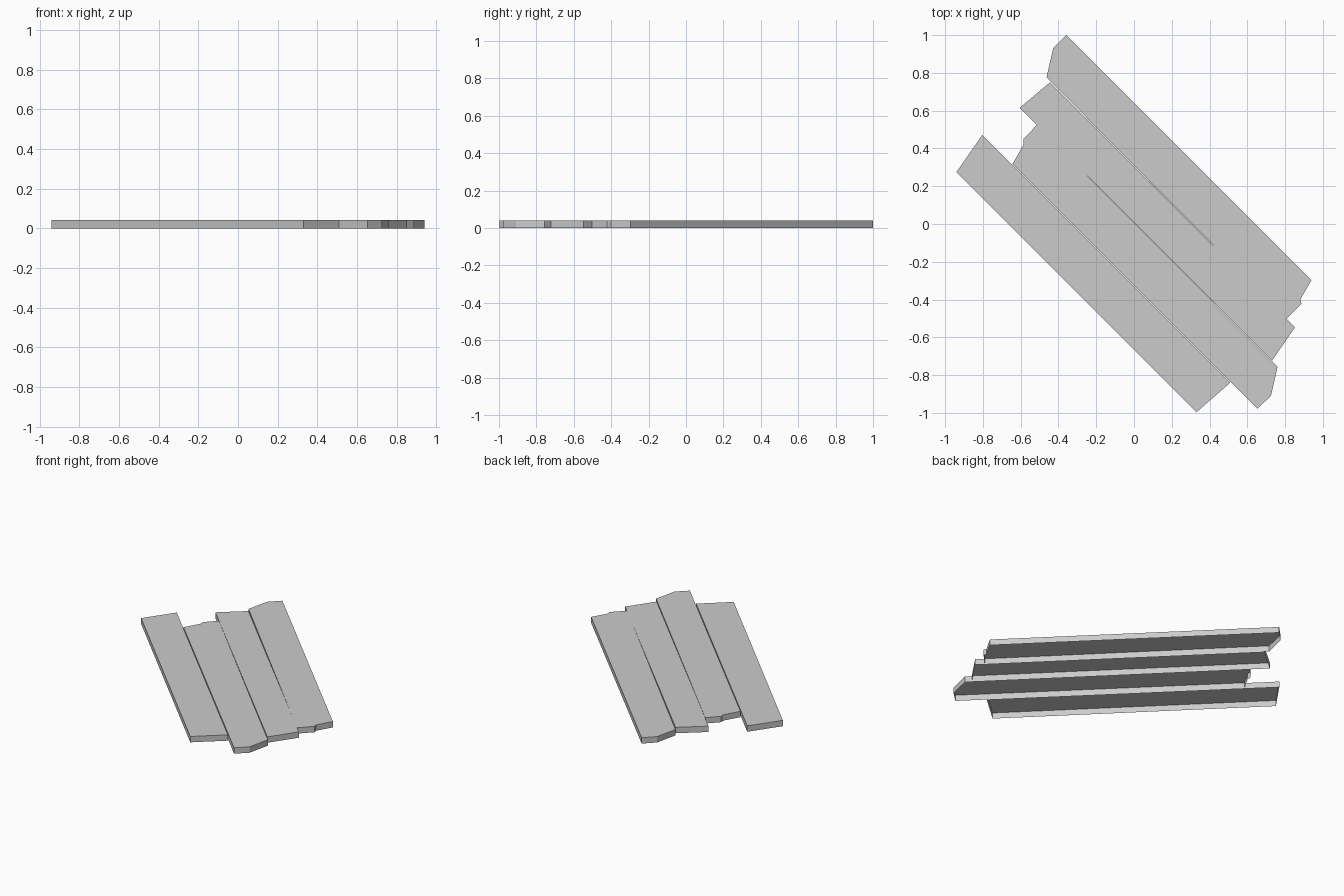
import bpy
import bmesh

cube = bpy.data.objects.get("Cube")
if cube:
    bpy.data.objects.remove(cube, do_unlink=True)

THICKNESS = 0.041

grey = bpy.data.materials.new("plank_grey")
grey.use_nodes = True
colour = (0.6, 0.6, 0.6, 1)
grey.diffuse_color = colour
grey.node_tree.nodes["Principled BSDF"].inputs["Base Color"].default_value = colour


def plank(name, outline):
    """Thin board shell: a top sheet with walls dropped to the floor, open below."""
    bm = bmesh.new()
    top = [bm.verts.new((x, y, THICKNESS)) for x, y in outline]
    floor = [bm.verts.new((x, y, 0)) for x, y in outline]
    face = bm.faces.new(top)
    face.normal_update()
    flip = face.normal.z < 0
    if flip:
        face.normal_flip()
    for i in range(len(top)):
        j = (i + 1) % len(top)
        wall = bm.faces.new((floor[i], floor[j], top[j], top[i]))
        if flip:
            wall.normal_flip()
    mesh = bpy.data.meshes.new(name)
    bm.to_mesh(mesh)
    bm.free()
    mesh.materials.append(grey)
    obj = bpy.data.objects.new(name, mesh)
    bpy.context.collection.objects.link(obj)


# Four diagonal boards with broken ends, outlines counter-clockwise
plank("left_plank", [(-0.94, 0.275), (0.33, -0.997), (0.51, -0.84), (-0.803, 0.472)])
plank("inner_left_plank", [(-0.643, 0.318), (0.654, -0.977), (0.725, -0.91),
                           (0.76, -0.756), (-0.515, 0.524), (-0.585, 0.45),
                           (-0.585, 0.42)])
plank("inner_right_plank", [(-0.605, 0.615), (0.732, -0.722), (0.852, -0.547),
                            (-0.445, 0.75)])
plank("right_plank", [(-0.463, 0.777), (0.807, -0.503), (0.887, -0.422),
                      (0.88, -0.40), (0.94, -0.297), (-0.358, 1.0),
                      (-0.428, 0.93)])
